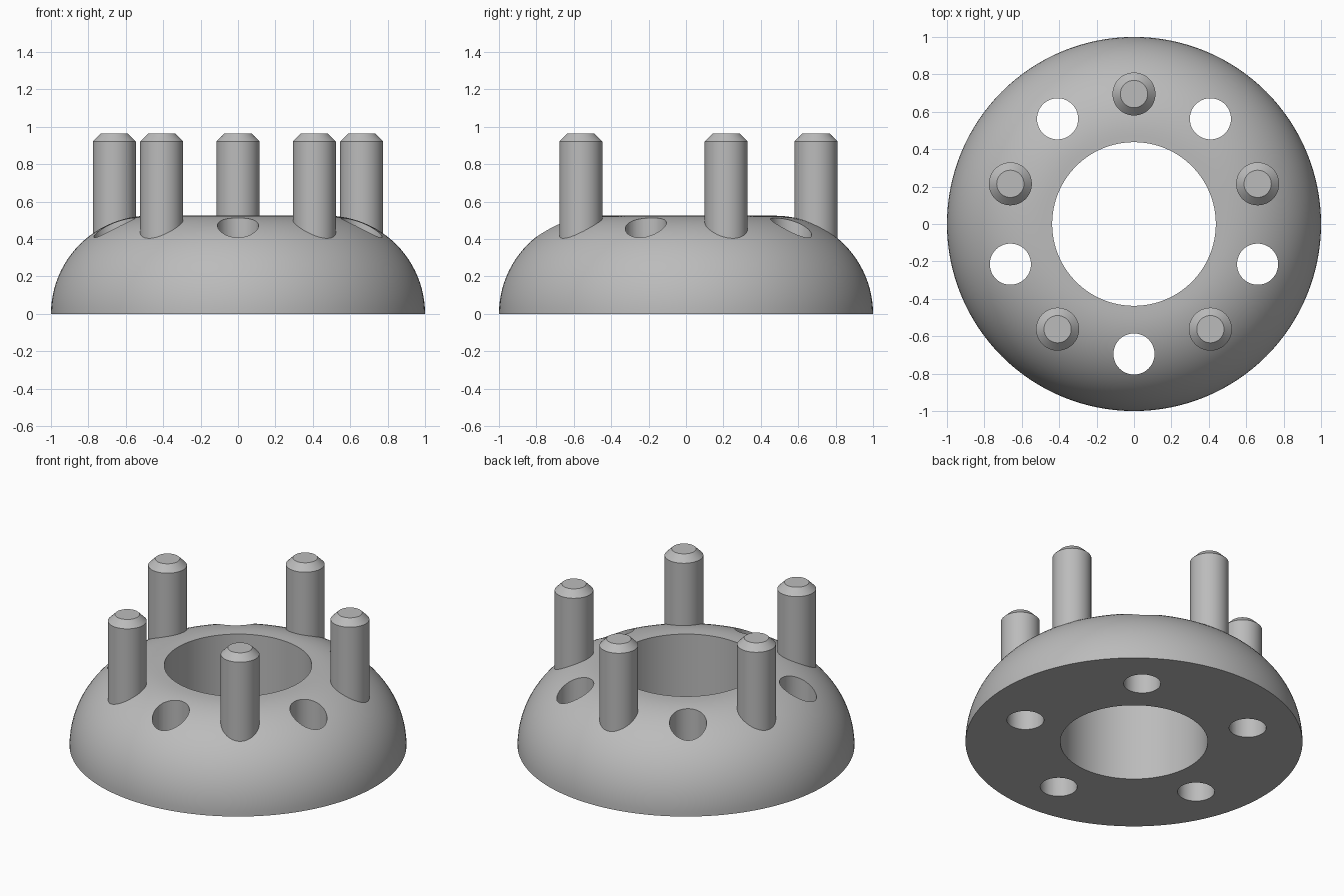
import bpy
import bmesh
from math import cos, sin, pi, radians

if "Cube" in bpy.data.objects:
    bpy.data.objects.remove(bpy.data.objects["Cube"], do_unlink=True)

HEIGHT = 0.525        # height of the ring body
BORE = 0.4375         # radius of the central hole
PITCH = 0.695         # radius of the stud and hole circle

grey = bpy.data.materials.new("plain grey")
grey.use_nodes = True
grey.diffuse_color = (0.5, 0.5, 0.5, 1)
grey.node_tree.nodes["Principled BSDF"].inputs["Base Color"].default_value = grey.diffuse_color


def lathe(name, profile, segments, location=(0, 0, 0), closed=False):
    """Spin a (radius, height) profile around z and cap its open ends."""
    bm = bmesh.new()
    rings = []
    for r, z in profile:
        rings.append([bm.verts.new((r * cos(2 * pi * i / segments),
                                    r * sin(2 * pi * i / segments), z))
                      for i in range(segments)])
    pairs = list(zip(rings, rings[1:]))
    if closed:
        pairs.append((rings[-1], rings[0]))
    else:
        bm.faces.new(rings[0])
        bm.faces.new(rings[-1])
    for low, high in pairs:
        for i in range(segments):
            j = (i + 1) % segments
            bm.faces.new((low[i], low[j], high[j], high[i]))
    bmesh.ops.recalc_face_normals(bm, faces=bm.faces)
    mesh = bpy.data.meshes.new(name)
    bm.to_mesh(mesh)
    bm.free()
    mesh.materials.append(grey)
    obj = bpy.data.objects.new(name, mesh)
    obj.location = location
    bpy.context.collection.objects.link(obj)
    return obj


def around(start):
    """Five evenly spaced points on the pitch circle."""
    for k in range(5):
        a = radians(start + 72 * k)
        yield PITCH * cos(a), PITCH * sin(a)


def smooth(obj):
    bpy.ops.object.select_all(action='DESELECT')
    obj.select_set(True)
    bpy.context.view_layer.objects.active = obj
    bpy.ops.object.shade_smooth_by_angle(angle=radians(30))


# Domed ring: flat base, quarter-round outside, straight bore
arc = [(1 - HEIGHT + HEIGHT * cos(pi / 2 * i / 24), HEIGHT * sin(pi / 2 * i / 24))
       for i in range(25)]
body = lathe("ring_body", arc + [(BORE, HEIGHT), (BORE, 0)], 128, closed=True)

# Five through holes
for x, y in around(-90):
    cutter = lathe("hole_cutter", [(0.11, -0.1), (0.11, 0.7)], 48, (x, y, 0))
    cut = body.modifiers.new("hole", 'BOOLEAN')
    cut.operation = 'DIFFERENCE'
    cut.solver = 'EXACT'
    cut.object = cutter
    bpy.context.view_layer.objects.active = body
    bpy.ops.object.modifier_apply(modifier=cut.name)
    bpy.data.objects.remove(cutter, do_unlink=True)
smooth(body)

# Five chamfered studs, rooted inside the ring
for x, y in around(90):
    stud = lathe("stud", [(0.115, 0.3), (0.115, 0.922), (0.073, 0.964)], 48, (x, y, 0))
    smooth(stud)
